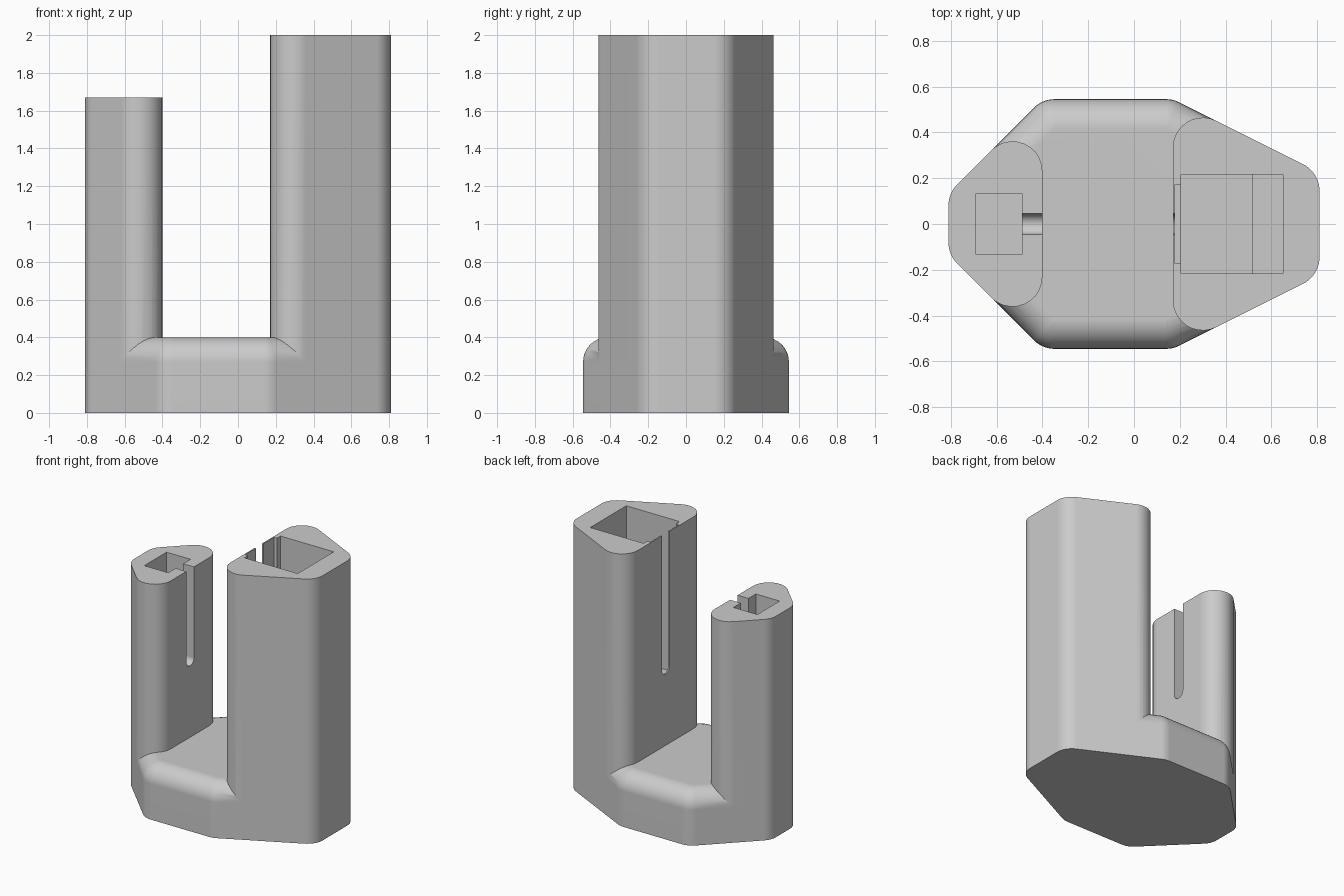
import bpy, bmesh, math
from mathutils import Matrix, Vector

if "Cube" in bpy.data.objects:
    bpy.data.objects.remove(bpy.data.objects["Cube"], do_unlink=True)

R = 0.13  # corner and fillet radius

grey = bpy.data.materials.new("plain_grey")
grey.use_nodes = True
grey.diffuse_color = (0.6, 0.6, 0.6, 1)
grey.node_tree.nodes["Principled BSDF"].inputs["Base Color"].default_value = (0.6, 0.6, 0.6, 1)


def rounded(corners, r=R, inset=0.0, steps=10):
    """Counter-clockwise outline with arc corners, optionally pulled inwards."""
    out = []
    for i, c in enumerate(corners):
        p = Vector(c)
        a = (p - Vector(corners[i - 1])).normalized()
        b = (Vector(corners[(i + 1) % len(corners)]) - p).normalized()
        turn = math.acos(max(-1, min(1, a.dot(b))))
        n = Vector((a.y, -a.x))
        centre = p - a * r * math.tan(turn / 2) - n * r
        start = math.atan2(n.y, n.x)
        for k in range(steps + 1):
            t = start + turn * k / steps
            out.append(centre + (r - inset) * Vector((math.cos(t), math.sin(t))))
    return out


def loft(name, rings, matrix=Matrix()):
    """Closed solid through a list of (outline, height) rings."""
    bm = bmesh.new()
    loops = [[bm.verts.new((p[0], p[1], z)) for p in pts] for pts, z in rings]
    for lo, hi in zip(loops, loops[1:]):
        for i in range(len(lo)):
            j = (i + 1) % len(lo)
            bm.faces.new((lo[i], lo[j], hi[j], hi[i]))
    bm.faces.new(loops[0][::-1])
    bm.faces.new(loops[-1])
    bmesh.ops.remove_doubles(bm, verts=bm.verts, dist=1e-4)
    bm.transform(matrix)
    bmesh.ops.recalc_face_normals(bm, faces=bm.faces)
    me = bpy.data.meshes.new(name)
    bm.to_mesh(me)
    bm.free()
    me.materials.append(grey)
    ob = bpy.data.objects.new(name, me)
    bpy.context.collection.objects.link(ob)
    return ob


def box(name, x0, x1, y, z0, z1):
    return loft(name, [([(x0, -y), (x1, -y), (x1, y), (x0, y)], z) for z in (z0, z1)])


def bore(name, r, start, direction, depth):
    ring = [(r * math.cos(k * math.tau / 40), r * math.sin(k * math.tau / 40)) for k in range(40)]
    turn = Vector(direction).to_track_quat('Z', 'Y').to_matrix().to_4x4()
    return loft(name, [(ring, 0), (ring, depth)], Matrix.Translation(start) @ turn)


def slot(name, x0, x1):
    """Round-bottomed channel running along x, open at the top."""
    w, zc = 0.045, 0.985
    pts = [(w * math.cos(t), zc + w * math.sin(t))
           for t in (math.pi + math.pi * k / 16 for k in range(17))]
    pts += [(w, 2.2), (-w, 2.2)]
    along_x = Matrix(((0, 0, 1, 0), (1, 0, 0, 0), (0, 1, 0, 0), (0, 0, 0, 1)))
    return loft(name, [(pts, x0), (pts, x1)], along_x)


def combine(target, tool, operation):
    m = target.modifiers.new(operation.lower(), 'BOOLEAN')
    m.operation, m.object, m.solver = operation, tool, 'EXACT'
    bpy.context.view_layer.objects.active = target
    bpy.ops.object.modifier_apply(modifier=m.name)
    bpy.data.objects.remove(tool, do_unlink=True)


# Base with a rounded top rim
base_pts = [(-0.81, -0.135), (-0.4, -0.545), (0.17, -0.545), (0.81, -0.225),
            (0.81, 0.225), (0.17, 0.545), (-0.4, 0.545), (-0.81, 0.135)]
rings = [(rounded(base_pts), 0)]
for k in range(9):
    t = k / 8 * math.pi / 2
    rings.append((rounded(base_pts, inset=R * (1 - math.cos(t))), 0.4 - R + R * math.sin(t)))
body = loft("twin_tower_holder", rings)

# Two towers that continue the ends of the base outline
short_pts = [base_pts[0], base_pts[1], base_pts[6], base_pts[7]]
tall_pts = base_pts[2:6]
for name, pts, top in (("short_tower", short_pts, 1.67), ("tall_tower", tall_pts, 2.0)):
    outline = rounded(pts)
    combine(body, loft(name, [(outline, 0), (outline, top)]), 'UNION')

# Pockets, wire slots, side holes and round recesses underneath
cutters = [
    box("short_pocket", -0.69, -0.49, 0.133, 0.9, 2.2),
    slot("short_slot", -0.55, -0.35),
    box("tall_pocket", 0.205, 0.515, 0.215, 0.85, 2.2),
    box("tall_pocket_shelf", 0.45, 0.65, 0.215, 0.95, 2.2),
    box("tall_pocket_recess", 0.18, 0.3, 0.172, 0.9, 2.2),
    slot("tall_slot", 0.1, 0.25),
    bore("tall_side_hole", 0.068, (0.615, 0.435, 1.27), (-0.447, -0.894, 0), 0.33),
    bore("short_side_hole", 0.066, (-0.75, 0.333, 1.26), (0.707, -0.707, 0), 0.33),
]
cutters += [bore("foot_recess", 0.135, (-0.115 + sx * 0.205, sy * 0.205, -0.05), (0, 0, 1), 0.3)
            for sx in (-1, 1) for sy in (-1, 1)]
for c in cutters:
    combine(body, c, 'DIFFERENCE')

# Smooth rounded corners, crisp edges
bpy.ops.object.select_all(action='DESELECT')
body.select_set(True)
bpy.context.view_layer.objects.active = body
bpy.ops.object.shade_smooth_by_angle(angle=math.radians(25))
wn = body.modifiers.new("even_shading", 'WEIGHTED_NORMAL')
wn.keep_sharp = True
